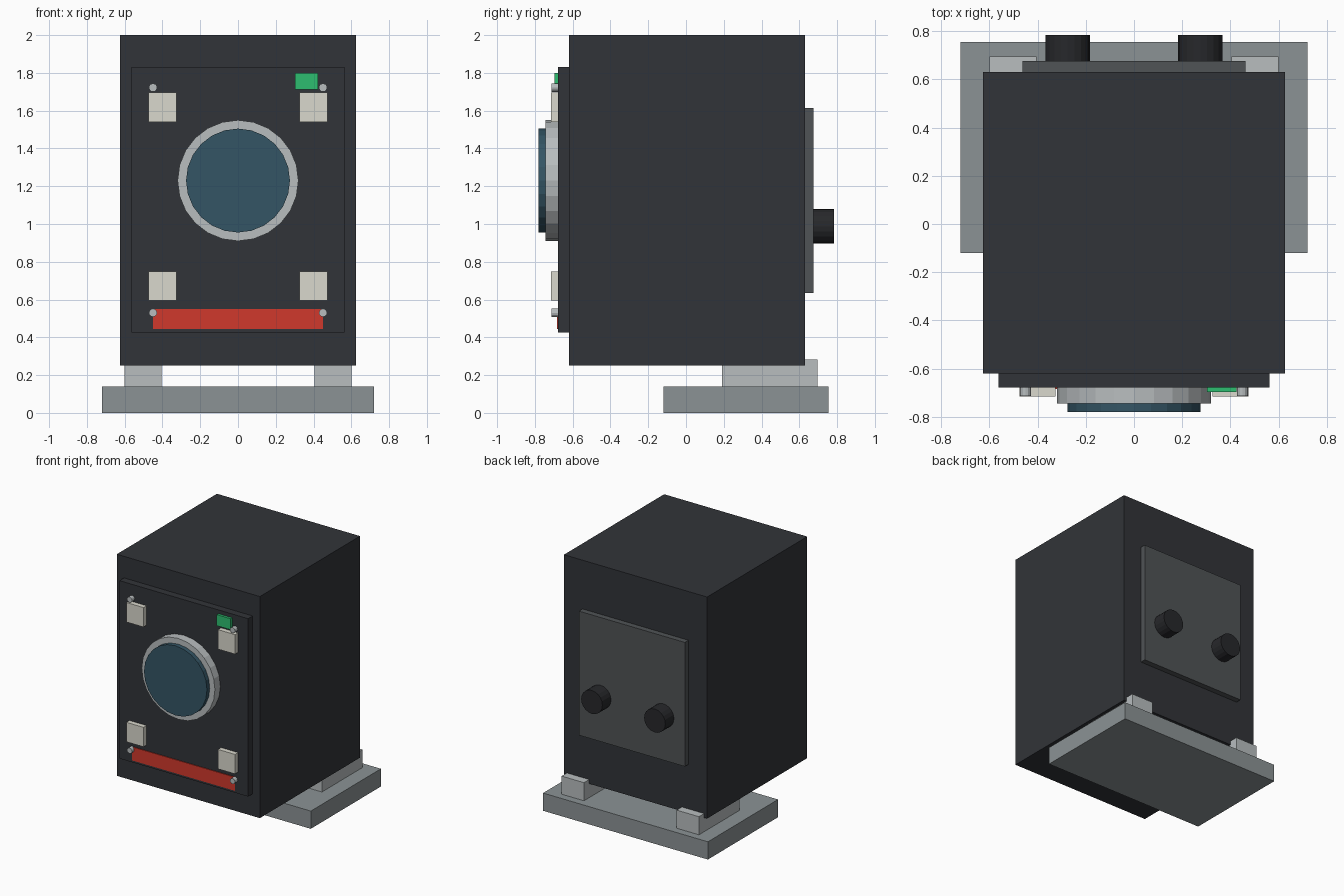
import bpy
from math import pi

if "Cube" in bpy.data.objects:
    bpy.data.objects.remove(bpy.data.objects["Cube"])


def material(name, r, g, b):
    m = bpy.data.materials.new(name)
    m.diffuse_color = (r, g, b, 1)
    m.use_nodes = True
    m.node_tree.nodes["Principled BSDF"].inputs["Base Color"].default_value = m.diffuse_color
    return m


DARK = material("dark_shell", 0.031, 0.034, 0.040)
KNOB = material("black_plastic", 0.020, 0.021, 0.024)
PLATE = material("dark_grey_plate", 0.080, 0.087, 0.092)
BASE = material("steel_grey", 0.26, 0.29, 0.30)
METAL = material("light_metal", 0.48, 0.51, 0.52)
PAD = material("off_white", 0.70, 0.69, 0.61)
RED = material("red", 0.63, 0.04, 0.025)
GREEN = material("green", 0.027, 0.51, 0.16)
GLASS = material("blue_glass", 0.034, 0.091, 0.13)


def box(name, mat, x, y, z):
    """Box from (min, max) ranges on each axis."""
    bpy.ops.mesh.primitive_cube_add(size=1, location=[sum(r) / 2 for r in (x, y, z)])
    ob = bpy.context.object
    ob.name = name
    ob.scale = [r[1] - r[0] for r in (x, y, z)]
    bpy.ops.object.transform_apply(location=False, rotation=False, scale=True)
    ob.data.materials.append(mat)
    return ob


def disc(name, mat, x, z, radius, y, sides):
    """Cylinder along y between the two y values."""
    bpy.ops.mesh.primitive_cylinder_add(vertices=sides, radius=radius, depth=y[1] - y[0],
                                        location=(x, sum(y) / 2, z), rotation=(pi / 2, 0, 0))
    ob = bpy.context.object
    ob.name = name
    ob.data.materials.append(mat)
    return ob


# Base plate and cabinet
box("base_plate", BASE, (-0.72, 0.72), (-0.12, 0.755), (0, 0.14))
box("cabinet", DARK, (-0.625, 0.625), (-0.62, 0.63), (0.25, 2.0))

# Front and rear panels
box("front_panel", DARK, (-0.5625, 0.5625), (-0.677, -0.61), (0.425, 1.83))
box("rear_panel", PLATE, (-0.4625, 0.4625), (0.62, 0.675), (0.635, 1.615))

# Round window: ring with protruding glass
disc("window_ring", METAL, 0, 1.23, 0.32, (-0.745, -0.67), 24)
disc("window_glass", GLASS, 0, 1.23, 0.275, (-0.78, -0.73), 24)

# Mirrored parts: feet, rear knobs, corner pads and screws
for side, s in (("left", -1), ("right", 1)):
    box(f"{side}_foot", METAL, sorted((s * 0.405, s * 0.6)), (0.19, 0.695), (0.135, 0.283))
    disc(f"{side}_rear_knob", KNOB, s * 0.275, 0.988, 0.0925, (0.67, 0.783), 20)
    for level, pad_z, screw_z in (("lower", 0.672, 0.53), ("upper", 1.618, 1.722)):
        box(f"{level}_{side}_pad", PAD, sorted((s * 0.325, s * 0.475)), (-0.715, -0.67),
            (pad_z - 0.077, pad_z + 0.077))
        disc(f"{level}_{side}_screw", METAL, s * 0.45, screw_z, 0.022, (-0.712, -0.67), 12)

# Red strip and green indicator
box("red_strip", RED, (-0.45, 0.45), (-0.683, -0.67), (0.443, 0.55))
box("green_indicator", GREEN, (0.302, 0.424), (-0.697, -0.67), (1.713, 1.80))
